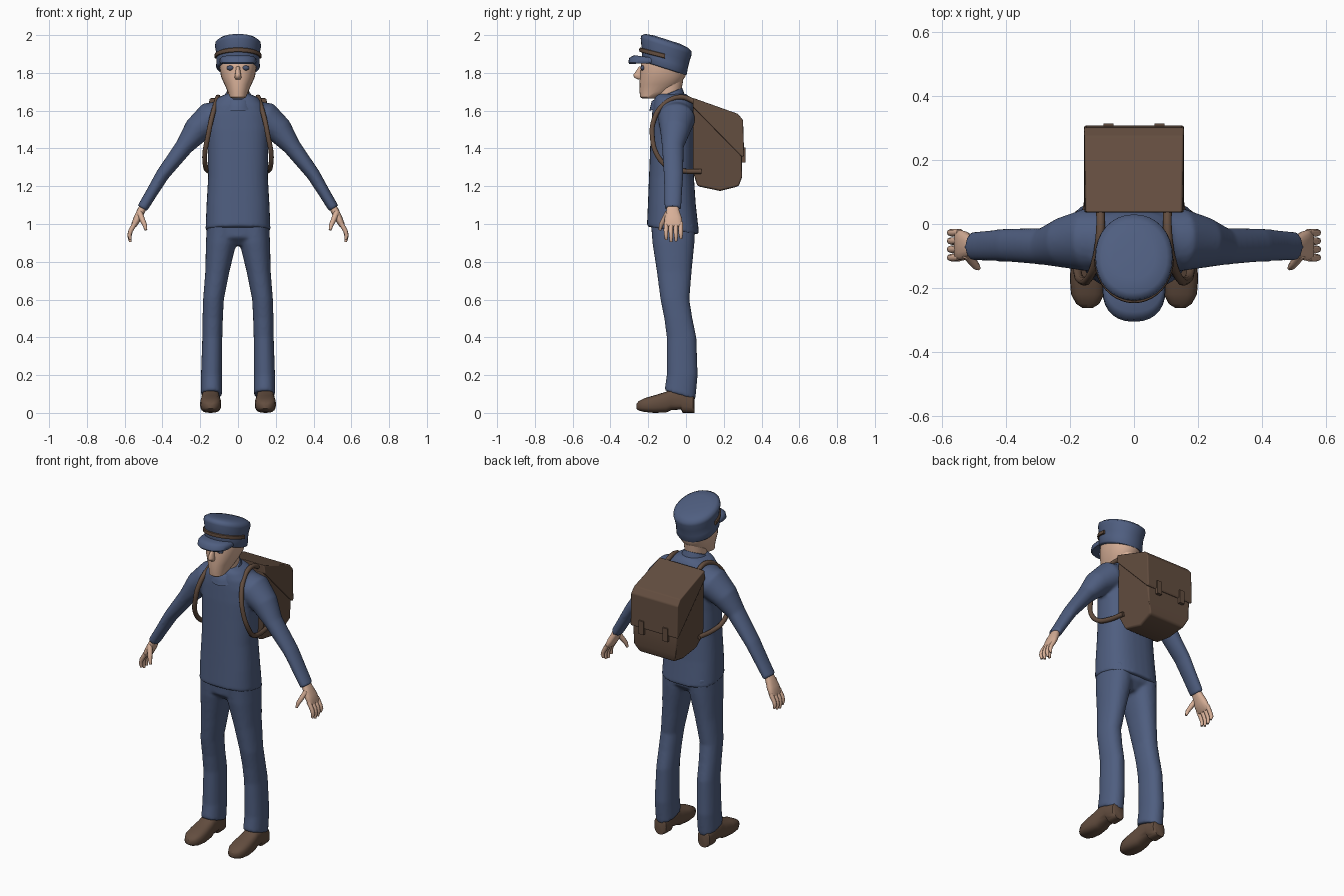
import bpy, bmesh, math
from mathutils import Vector


def material(name, rgb):
    m = bpy.data.materials.new(name)
    m.diffuse_color = (*rgb, 1)
    return m


BLUE = material("blue cloth", (0.078, 0.112, 0.215))
BROWN = material("brown leather", (0.125, 0.075, 0.050))
SKIN = material("skin", (0.68, 0.43, 0.31))
EYE = material("eye grey blue", (0.07, 0.09, 0.16))


def finish(bm, name, mat, angle=40):
    bmesh.ops.recalc_face_normals(bm, faces=bm.faces)
    me = bpy.data.meshes.new(name)
    bm.to_mesh(me)
    bm.free()
    ob = bpy.data.objects.new(name, me)
    bpy.context.collection.objects.link(ob)
    me.materials.append(mat)
    bpy.ops.object.select_all(action='DESELECT')
    ob.select_set(True)
    bpy.context.view_layer.objects.active = ob
    bpy.ops.object.shade_smooth_by_angle(angle=math.radians(angle))
    return ob


def bridge(bm, rings):
    """Skin a list of point rings and cap both ends."""
    loops = [[bm.verts.new(p) for p in r] for r in rings]
    n = len(loops[0])
    for a, b in zip(loops, loops[1:]):
        for i in range(n):
            j = (i + 1) % n
            bm.faces.new((a[i], a[j], b[j], b[i]))
    bm.faces.new(loops[0])
    bm.faces.new(loops[-1])


def oval(c, u, v, n=24, e=2.0):
    """Superellipse ring round c with half axes u and v."""
    pts = []
    for i in range(n):
        t = 2 * math.pi * i / n
        a, b = math.cos(t), math.sin(t)
        pts.append(c + u * math.copysign(abs(a) ** (2 / e), a)
                   + v * math.copysign(abs(b) ** (2 / e), b))
    return pts


def stack(bm, rows, e=2.0, n=24, s=1):
    """Level rings: z, y front, y back, half width, [x centre, slope in y]."""
    rings = []
    for z, yf, yb, rx, *more in rows:
        xc, slope = (list(more) + [0, 0])[:2] if len(more) < 2 else more
        ry = (yb - yf) / 2
        rings.append(oval(Vector((s * xc, (yf + yb) / 2, z)), Vector((rx, 0, 0)),
                          Vector((0, ry, slope * ry)), n, e))
    bridge(bm, rings)


def sweep(bm, rows, s=1, n=16, e=2.0):
    """Rings across a path: x, y, z, radius along y, radius across."""
    pts = [Vector((s * r[0], r[1], r[2])) for r in rows]
    rings = []
    for i, r in enumerate(rows):
        t = pts[min(i + 1, len(pts) - 1)] - pts[max(i - 1, 0)]
        v = t.cross(Vector((0, 1, 0))).normalized()
        u = v.cross(t).normalized()
        rings.append(oval(pts[i], u * r[3], v * r[4], n, e))
    bridge(bm, rings)


def blend(ob, size, smooth):
    """Fuse overlapping volumes into one smooth skin."""
    m = ob.modifiers.new("fuse", 'REMESH')
    m.mode, m.voxel_size, m.use_smooth_shade = 'VOXEL', size, True
    m = ob.modifiers.new("relax", 'SMOOTH')
    m.factor, m.iterations = 0.5, smooth


# Jacket: body and both sleeves
bm = bmesh.new()
stack(bm, [(.965, -.207, .070, .172, 0, -.15), (1.10, -.202, .052, .167), (1.25, -.196, .042, .158),
           (1.40, -.190, .045, .160), (1.50, -.186, .050, .165), (1.58, -.180, .050, .160),
           (1.63, -.175, .040, .140), (1.67, -.165, .020, .105), (1.69, -.150, .000, .060)], 2.5, 32)
for s in (1, -1):
    sweep(bm, [(.07, -.05, 1.565, .095, .09), (.15, -.05, 1.555, .098, .09), (.22, -.058, 1.495, .080, .072),
               (.285, -.070, 1.41, .058, .048), (.40, -.066, 1.26, .052, .036),
               (.46, -.068, 1.16, .048, .031), (.507, -.070, 1.082, .045, .029)], s, 24)
blend(finish(bm, "jacket", BLUE), .009, 5)

# Collar
bm = bmesh.new()
stack(bm, [(1.635, -.195, -.005, .090, 0, .40), (1.655, -.190, -.010, .080, 0, .42),
           (1.685, -.182, -.020, .067, 0, .44), (1.688, -.172, -.030, .058, 0, .44)])
finish(bm, "collar", BLUE)

# Trousers: hips and both legs
bm = bmesh.new()
stack(bm, [(.885, -.13, .00, .08), (.93, -.18, .045, .155), (1.02, -.185, .048, .160)], 2.5, 32)
for s in (1, -1):
    stack(bm, [(1.0, -.185, .050, .080, .085), (.90, -.178, .045, .081, .089), (.75, -.155, .030, .064, .109),
               (.60, -.135, .018, .055, .130), (.50, -.115, .034, .054, .134), (.40, -.102, .055, .053, .136),
               (.20, -.102, .062, .056, .140), (.095, -.114, .050, .057, .140, -.30)], 2.2, 24, s)
blend(finish(bm, "trousers", BLUE), .009, 4)

# Shoes: cross-sections from heel to toe
SHOE = [(.045, 0, .08, .030), (.038, 0, .095, .040), (-.018, 0, .125, .046), (-.026, .018, .128, .046),
        (-.08, .014, .125, .048), (-.105, .002, .112, .051), (-.17, 0, .092, .056),
        (-.22, .005, .078, .052), (-.25, .012, .062, .036), (-.263, .022, .048, .016)]
for side, s in (("left", 1), ("right", -1)):
    bm = bmesh.new()
    bridge(bm, [oval(Vector((s * .145, y, (a + b) / 2)), Vector((w, 0, 0)), Vector((0, 0, (b - a) / 2)), 20, 2.8)
                for y, a, b, w in SHOE])
    finish(bm, side + "_shoe", BROWN)

    # Hand: palm, four curled fingers and a thumb
    bm = bmesh.new()
    sweep(bm, [(.495, -.070, 1.10, .030, .020), (.512, -.070, 1.072, .034, .021), (.532, -.068, 1.03, .046, .021),
               (.550, -.066, .995, .048, .016), (.555, -.066, .985, .044, .010)], s, 16, 2.5)
    for i in range(4):
        y = -.105 + i * .026
        d = (.012, 0, .004, .018)[i]
        sweep(bm, [(.545, y, 1.005, .012, .013), (.568, y - .001, .965, .012, .012),
                   (.575, y, .935 + d / 2, .011, .011), (.570, y, .905 + d, .007, .007)], s, 8)
    sweep(bm, [(.522, -.095, 1.06, .016, .016), (.505, -.118, 1.02, .014, .014),
               (.494, -.132, .995, .012, .012), (.487, -.138, .968, .007, .007)], s, 8)
    finish(bm, side + "_hand", SKIN, 60)

    # Eye
    bm = bmesh.new()
    bmesh.ops.create_uvsphere(bm, u_segments=14, v_segments=8, radius=1)
    for v in bm.verts:
        v.co = Vector((s * .040 + v.co.x * .021, -.229 + v.co.y * .012, 1.826 + v.co.z * .013))
    finish(bm, side + "_eye", EYE)

# Head, neck and nose
bm = bmesh.new()
stack(bm, [(1.664, -.232, -.165, .030), (1.672, -.242, -.150, .043), (1.70, -.246, -.075, .054),
           (1.74, -.246, -.030, .072), (1.78, -.244, -.004, .090), (1.83, -.240, .004, .098),
           (1.88, -.232, .000, .098), (1.91, -.20, -.03, .08)], 2.15)
finish(bm, "head", SKIN)
bm = bmesh.new()
stack(bm, [(1.62, -.16, -.04, .056), (1.76, -.16, -.015, .058)])
finish(bm, "neck", SKIN)
bm = bmesh.new()
stack(bm, [(1.765, -.255, -.225, .012), (1.775, -.276, -.225, .018), (1.79, -.280, -.225, .016),
           (1.835, -.248, -.225, .009)], 2, 10)
finish(bm, "nose", SKIN, 60)

# Cap, tilted down to the back
bm = bmesh.new()
K = -.32
stack(bm, [(1.824, -.228, .000, .110, 0, K), (1.832, -.233, .004, .116, 0, K), (1.865, -.233, .010, .114, 0, K),
           (1.90, -.236, .018, .114, 0, K), (1.94, -.240, .030, .122, 0, K), (1.957, -.236, .030, .120, 0, K),
           (1.970, -.215, .010, .103, 0, K), (1.976, -.17, -.03, .065, 0, K)], 2.1, 32)
finish(bm, "cap", BLUE, 60)
bm = bmesh.new()
stack(bm, [(1.851, -.300, -.10, .094, 0, .04), (1.857, -.306, -.10, .099, 0, .02),
           (1.872, -.300, -.10, .097, 0, -.08), (1.882, -.275, -.11, .088, 0, -.14)], 2.3, 28)
finish(bm, "cap_visor", BLUE, 50)

# Band across the front of the cap
bm = bmesh.new()
rings = []
for i in range(21):
    t = math.pi * (1 + i / 20)
    out = Vector((math.cos(t), math.sin(t), 0))
    c = Vector((out.x * .118, -.110 + out.y * .131, 1.888 - out.y * .034))
    rings.append(oval(c, out * .007, Vector((0, 0, .012)), 8, 3))
bridge(bm, rings)
finish(bm, "cap_band", BROWN)


# Backpack: side profiles (y, z, half width) widened across x
def slab(name, prof, bevel):
    bm = bmesh.new()
    bridge(bm, [[Vector((s * w, y, z)) for y, z, w in prof] for s in (-1, 1)])
    ob = finish(bm, name, BROWN, 35)
    m = ob.modifiers.new("round", 'BEVEL')
    m.width, m.segments, m.harden_normals = bevel, 2, True
    return ob


slab("backpack_body", [(.038, 1.64, .150), (.285, 1.56, .150), (.296, 1.36, .150), (.297, 1.25, .146),
                       (.280, 1.20, .118), (.18, 1.175, .105), (.06, 1.20, .115), (.036, 1.28, .148)], .012)
slab("backpack_flap", [(.036, 1.668, .150), (.275, 1.583, .155), (.302, 1.55, .157), (.308, 1.36, .157),
                       (.296, 1.355, .157), (.036, 1.62, .157)], .010)
for side, s in (("left", 1), ("right", -1)):
    # Buckle strap on the flap
    bm = bmesh.new()
    bmesh.ops.create_cube(bm, size=1)
    for v in bm.verts:
        v.co = Vector((s * .08 + v.co.x * .032, .306 + v.co.y * .018, 1.365 + v.co.z * .08))
    finish(bm, side + "_buckle", BROWN)

    # Shoulder strap looping over the shoulder and under the arm
    cu = bpy.data.curves.new(side + "_shoulder_strap", 'CURVE')
    cu.dimensions, cu.bevel_depth, cu.bevel_resolution = '3D', .0135, 2
    cu.resolution_u, cu.use_fill_caps = 5, True
    path = [(.105, .06, 1.64), (.106, -.03, 1.672), (.120, -.12, 1.630), (.142, -.170, 1.55),
            (.160, -.178, 1.46), (.176, -.155, 1.37), (.172, -.10, 1.305), (.160, -.03, 1.283), (.142, .08, 1.278)]
    sp = cu.splines.new('BEZIER')
    sp.bezier_points.add(len(path) - 1)
    for p, (x, y, z) in zip(sp.bezier_points, path):
        p.co = (s * x, y, z)
        p.handle_left_type = p.handle_right_type = 'AUTO'
    cu.materials.append(BROWN)
    bpy.context.collection.objects.link(bpy.data.objects.new(cu.name, cu))
